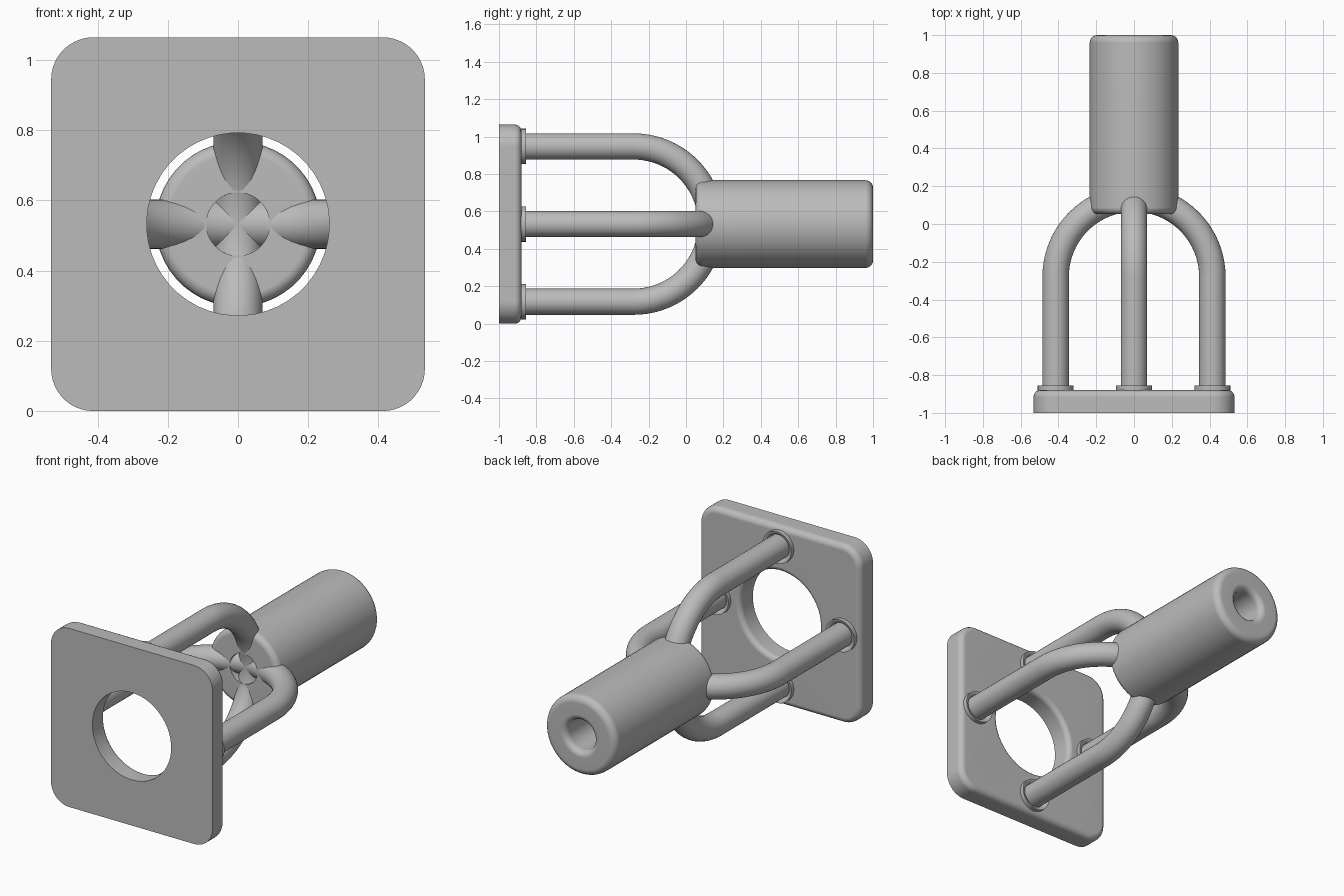
import bpy, bmesh
from math import sin, cos, pi, radians
from mathutils import Vector

if "Cube" in bpy.data.objects:
    bpy.data.objects.remove(bpy.data.objects["Cube"])

MID = 0.532          # height of the central axis
SEG = 48             # points around the plate and barrel

grey = bpy.data.materials.new("plain grey")
grey.use_nodes = True
colour = (0.5, 0.5, 0.5, 1)
grey.diffuse_color = colour
grey.node_tree.nodes["Principled BSDF"].inputs["Base Color"].default_value = colour


def loft(name, loops, closed):
    """Skin a series of equal loops; join last to first, or cap both ends."""
    bm = bmesh.new()
    rings = [[bm.verts.new(p) for p in loop] for loop in loops]
    pairs = list(zip(rings, rings[1:]))
    if closed:
        pairs.append((rings[-1], rings[0]))
    else:
        bm.faces.new(rings[0])
        bm.faces.new(rings[-1])
    for a, b in pairs:
        for i in range(len(a)):
            j = (i + 1) % len(a)
            bm.faces.new((a[i], a[j], b[j], b[i]))
    bmesh.ops.recalc_face_normals(bm, faces=bm.faces)
    mesh = bpy.data.meshes.new(name)
    bm.to_mesh(mesh)
    bm.free()
    mesh.materials.append(grey)
    obj = bpy.data.objects.new(name, mesh)
    obj.location.z = MID
    bpy.context.collection.objects.link(obj)
    bpy.ops.object.select_all(action='DESELECT')
    obj.select_set(True)
    bpy.context.view_layer.objects.active = obj
    bpy.ops.object.shade_smooth_by_angle(angle=radians(35))
    weighted = obj.modifiers.new("flat face normals", 'WEIGHTED_NORMAL')
    weighted.keep_sharp = True
    return obj


def circle(radius, y):
    angles = [2 * pi * (i + 0.5) / SEG for i in range(SEG)]
    return [Vector((radius * cos(a), y, radius * sin(a))) for a in angles]


def rounded_square(half, corner, y):
    points = []
    steps = SEG // 4
    for quarter in range(4):
        mid = pi / 4 + quarter * pi / 2
        cx = (half - corner) * (1 if cos(mid) > 0 else -1)
        cz = (half - corner) * (1 if sin(mid) > 0 else -1)
        for j in range(steps):
            a = quarter * pi / 2 + pi / 2 * j / (steps - 1)
            points.append(Vector((cx + corner * cos(a), y, cz + corner * sin(a))))
    return points


def fillet(size, steps=5):
    """Pairs of (inset, drop from the end face) around a quarter round."""
    for i in range(steps + 1):
        a = pi / 2 * i / steps
        yield size * (1 - cos(a)), size * (1 - sin(a))


# Square flange: sharp front edges, rounded back edges, round window
BACK = -0.88
loops = [circle(0.26, -1), rounded_square(MID, 0.12, -1)]
loops += [rounded_square(MID - s, 0.12 - s, BACK - d) for s, d in fillet(0.035)]
loops += [circle(0.26 + s, BACK - d) for s, d in reversed(list(fillet(0.03)))]
loft("square_flange", loops, True)

# Barrel with rounded rims and a through bore flared at the back
RADIUS, FRONT, END, BORE = 0.235, 0.052, 1.0, 0.09
loops = [circle(BORE, FRONT)]
loops += [circle(RADIUS - s, FRONT + d) for s, d in reversed(list(fillet(0.035)))]
loops += [circle(RADIUS - s, END - d) for s, d in fillet(0.04)]
loops += [circle(BORE + s, END - d) for s, d in reversed(list(fillet(0.035)))]
loft("barrel", loops, True)

# Two crossing arches make the four legs, each flared at its foot
ARCH, ROD, BEND = 0.415, 0.07, -0.28


def arch(name, across, sides=32, steps=40):
    forward = Vector((0, 1, 0))
    normal = across.cross(forward)
    foot = [(BACK - 0.02, ROD + 0.025)]
    foot += [(BACK + d, ROD + 0.025 - s)
             for s, d in ((0.025 - s, d) for s, d in reversed(list(fillet(0.025))))]
    foot = [(BACK - 0.02, ROD + 0.025)] + [
        (BACK + 0.025 - d, ROD + s) for s, d in reversed(list(fillet(0.025)))]
    stations = [(across * ARCH + forward * y, across, r) for y, r in foot]
    for i in range(steps + 1):
        a = pi * i / steps
        out = across * cos(a) + forward * sin(a)
        stations.append((out * ARCH + forward * BEND, out, ROD))
    stations += [(forward * y - across * ARCH, -across, r) for y, r in reversed(foot)]
    loops = []
    for centre, out, r in stations:
        loops.append([centre + r * (out * cos(2 * pi * k / sides)
                                    + normal * sin(2 * pi * k / sides))
                      for k in range(sides)])
    loft(name, loops, False)


arch("side_legs", Vector((1, 0, 0)))
arch("upper_and_lower_legs", Vector((0, 0, 1)))
